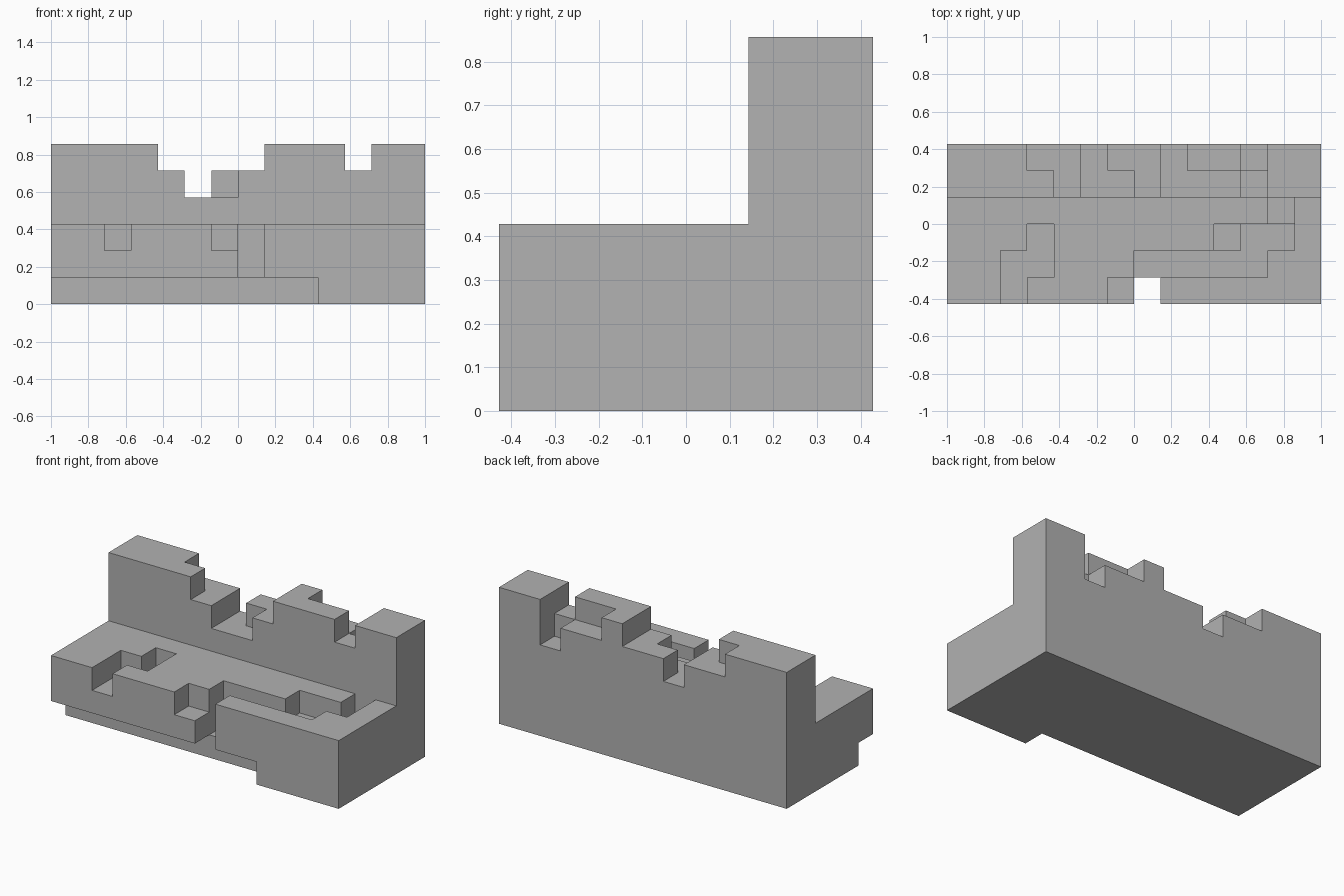
import bpy
import bmesh
from mathutils import Vector

UNIT = 1 / 7  # edge length of one block

cube = bpy.data.objects.get("Cube")
if cube:
    bpy.data.objects.remove(cube, do_unlink=True)

# Single stone colour
stone = bpy.data.materials.new("stone_grey")
stone.use_nodes = True
GREY = (0.445, 0.445, 0.445, 1)
stone.diffuse_color = GREY
stone.node_tree.nodes["Principled BSDF"].inputs["Base Color"].default_value = GREY


def box(x0, x1, y0, y1, z0, z1):
    """Set of unit cells filling a box given in block units."""
    return {(x, y, z) for x in range(x0, x1)
            for y in range(y0, y1) for z in range(z0, z1)}


def skin(name, cells):
    """Wrap the outer surface of a set of cells as one clean mesh."""
    bm = bmesh.new()
    for cell in cells:
        centre = Vector(cell) + Vector((0.5, 0.5, 0.5))
        for axis in range(3):
            for sign in (-1, 1):
                neighbour = list(cell)
                neighbour[axis] += sign
                if tuple(neighbour) in cells:
                    continue
                n, u, v = Vector(), Vector(), Vector()
                n[axis] = sign / 2
                u[(axis + 1) % 3] = 0.5
                v[(axis + 2) % 3] = sign / 2
                corners = (-u - v, u - v, u + v, -u + v)
                bm.faces.new([bm.verts.new((centre + n + c) * UNIT)
                              for c in corners])
    bmesh.ops.remove_doubles(bm, verts=bm.verts[:], dist=0.001)
    bmesh.ops.dissolve_limit(bm, angle_limit=0.01,
                             verts=bm.verts[:], edges=bm.edges[:])
    mesh = bpy.data.meshes.new(name)
    bm.to_mesh(mesh)
    bm.free()
    mesh.materials.append(stone)
    obj = bpy.data.objects.new(name, mesh)
    bpy.context.collection.objects.link(obj)
    return obj


# Low platform and the tall wall along the back
cells = box(-7, 7, -3, 3, 0, 3) | box(-7, 7, 1, 3, 3, 6)

# Undercut along the foot of the front
cells -= box(-7, 3, -3, -2, 0, 1)

# Left-hand stepped groove in the platform top
cells -= box(-5, -4, -3, -1, 2, 3)
cells -= box(-4, -3, -2, 0, 2, 3)

# Channel that enters from the front and runs across the platform
cells -= box(-1, 0, -3, -2, 2, 3)   # shallow entry step
cells -= box(0, 1, -3, -2, 1, 3)    # deep entry
cells -= box(0, 5, -2, -1, 1, 3)    # long deep run
cells -= box(4, 6, -1, 0, 1, 3)     # deep turn
cells -= box(3, 4, -1, 0, 2, 3)     # raised ledges
cells -= box(5, 6, 0, 1, 2, 3)

# Broken top of the wall
cells -= box(-4, -3, 2, 3, 5, 6)
cells -= box(-3, 1, 1, 3, 5, 6)
cells -= box(-2, -1, 1, 3, 4, 6)
cells -= box(-1, 0, 1, 2, 4, 6)
cells -= box(2, 4, 2, 3, 5, 6)
cells -= box(4, 5, 1, 2, 5, 6)
cells -= box(4, 5, 2, 3, 4, 6)

skin("ruined_wall", cells)
